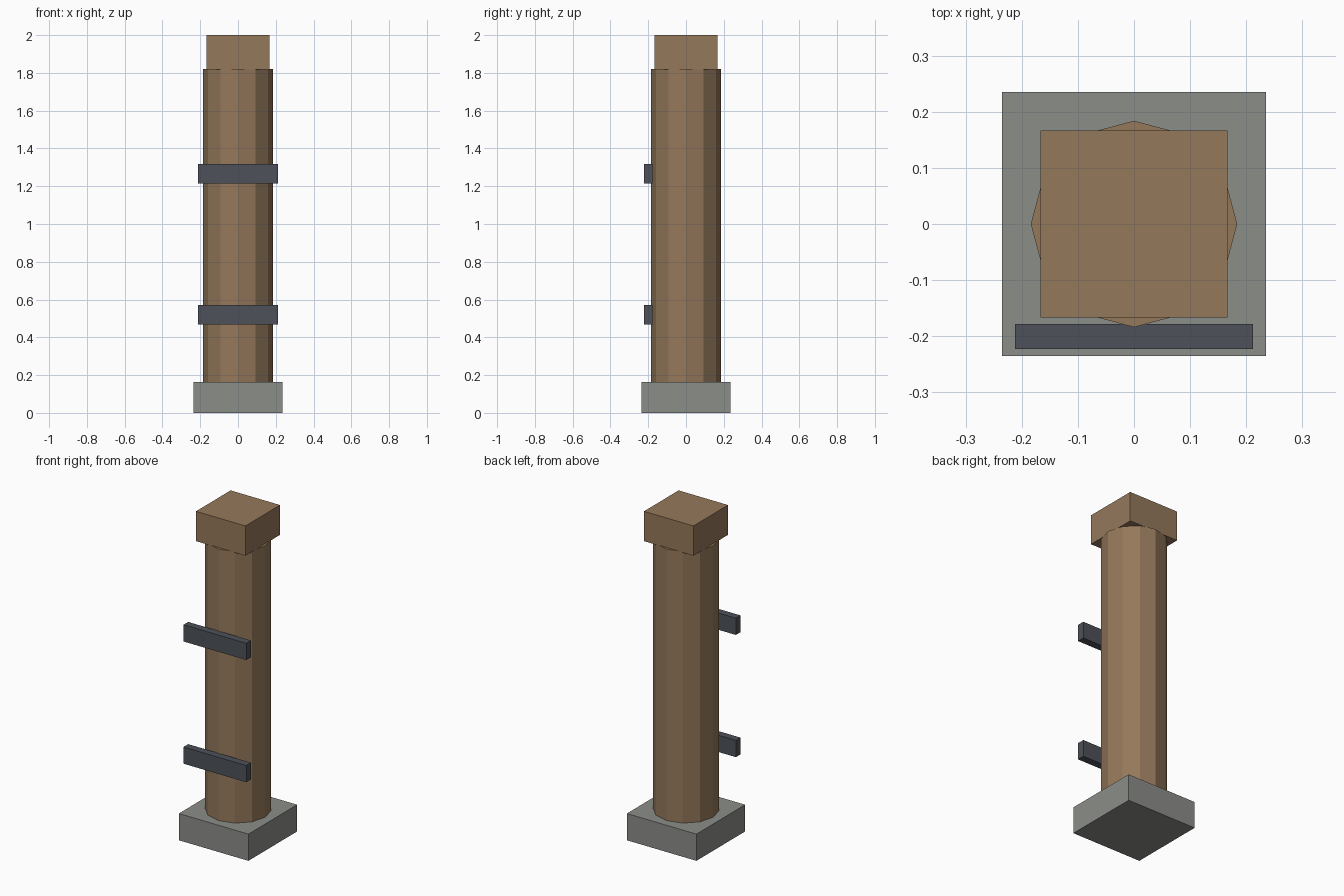
import bpy
import math

if "Cube" in bpy.data.objects:
    bpy.data.objects.remove(bpy.data.objects["Cube"])


def material(name, rgb):
    mat = bpy.data.materials.new(name)
    mat.diffuse_color = (*rgb, 1)
    mat.use_nodes = True
    mat.node_tree.nodes["Principled BSDF"].inputs["Base Color"].default_value = mat.diffuse_color
    return mat


wood = material("wood", (0.30, 0.19, 0.105))
stone = material("stone", (0.26, 0.27, 0.25))
iron = material("iron", (0.075, 0.083, 0.098))


def finish(name, mat):
    obj = bpy.context.object
    obj.name = name
    obj.data.materials.append(mat)
    return obj


def box(name, low, high, mat):
    center = [(a + b) / 2 for a, b in zip(low, high)]
    bpy.ops.mesh.primitive_cube_add(size=1, location=center)
    bpy.context.object.scale = [b - a for a, b in zip(low, high)]
    bpy.ops.object.transform_apply(location=False, rotation=False, scale=True)
    return finish(name, mat)


# Square footing
box("footing", (-0.235, -0.235, 0), (0.235, 0.235, 0.163), stone)

# Twelve-sided post with corners on the x and y axes, set into the footing
post_bottom, post_top = 0.002, 1.82
bpy.ops.mesh.primitive_cylinder_add(
    vertices=12, radius=0.184, depth=post_top - post_bottom,
    location=(0, 0, (post_top + post_bottom) / 2))
finish("post", wood)

# Square cap
box("cap", (-0.167, -0.167, 1.818), (0.167, 0.167, 2.0), wood)

# Iron straps across the front
for name, z in (("lower_strap", 0.52), ("upper_strap", 1.266)):
    box(name, (-0.212, -0.223, z - 0.051), (0.212, -0.178, z + 0.051), iron)
